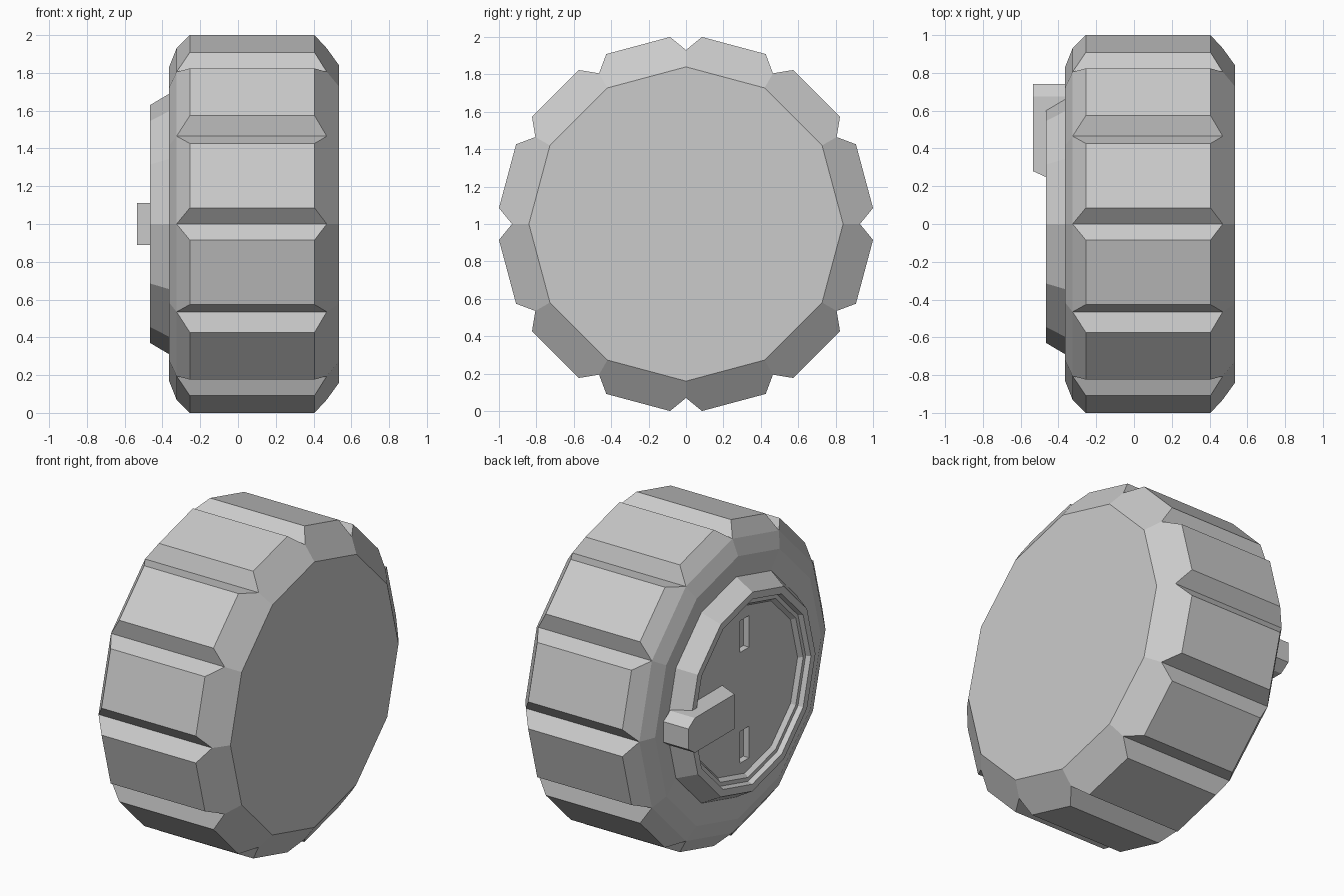
import bpy, bmesh
from math import sin, cos, pi, radians

if "Cube" in bpy.data.objects:
    bpy.data.objects.remove(bpy.data.objects["Cube"])

N = 12
CZ = 1.0


def pt(x, r, a):
    """Point on a ring around the wheel axis (parallel to x)."""
    return (x, r * cos(a), CZ + r * sin(a))


def finish(name, bm):
    bmesh.ops.recalc_face_normals(bm, faces=bm.faces)
    me = bpy.data.meshes.new(name)
    bm.to_mesh(me)
    bm.free()
    ob = bpy.data.objects.new(name, me)
    bpy.context.collection.objects.link(ob)
    return ob


def ring(bm, x, r, offset=0.0):
    return [bm.verts.new(pt(x, r, 2 * pi * i / N + offset)) for i in range(N)]


def bridge(bm, a, b):
    for i in range(N):
        j = (i + 1) % N
        bm.faces.new((a[i], a[j], b[j], b[i]))


def lathe(name, profile):
    """Closed twelve-sided solid from (x, radius) pairs."""
    bm = bmesh.new()
    rings = [ring(bm, x, r) for x, r in profile]
    for a, b in zip(rings, rings[1:]):
        bridge(bm, a, b)
    bm.faces.new(rings[0])
    bm.faces.new(rings[-1])
    return finish(name, bm)


def box(name, loc, size):
    bm = bmesh.new()
    bmesh.ops.create_cube(bm, size=1)
    for v in bm.verts:
        v.co = [c * s + l for c, s, l in zip(v.co, size, loc)]
    return finish(name, bm)


# Tyre: twelve tread blocks separated by V grooves, chamfered on both sides
bm = bmesh.new()
t = radians(4.87)
cap = ring(bm, 0.535, 0.84)
groove_r, groove_l = ring(bm, 0.47, 0.93), ring(bm, -0.325, 0.93)
lo_r, hi_r = ring(bm, 0.405, 1.0036, -t), ring(bm, 0.405, 1.0036, t)
lo_l, hi_l = ring(bm, -0.255, 1.0036, -t), ring(bm, -0.255, 1.0036, t)
wall = ring(bm, -0.365, 0.83)
inner = ring(bm, -0.35, 0.69)
for i in range(N):
    j = (i + 1) % N
    bm.faces.new((cap[i], groove_r[i], hi_r[i], lo_r[j], groove_r[j], cap[j]))
    bm.faces.new((hi_r[i], lo_r[j], lo_l[j], hi_l[i]))
    bm.faces.new((groove_r[i], hi_r[i], hi_l[i], groove_l[i]))
    bm.faces.new((groove_r[i], lo_r[i], lo_l[i], groove_l[i]))
    bm.faces.new((groove_l[i], hi_l[i], lo_l[j], groove_l[j]))
bridge(bm, groove_l, wall)
bridge(bm, wall, inner)
bm.faces.new(cap)
bm.faces.new(inner)
finish("tyre", bm)

# Hub: raised rim with a stepped recess and a flat disc
hub = lathe("hub", [(-0.30, 0.70), (-0.355, 0.695), (-0.465, 0.63), (-0.465, 0.585),
                    (-0.435, 0.575), (-0.435, 0.55), (-0.41, 0.53)])

# Two slots cut into the disc
for k, s in enumerate((-1, 1)):
    cutter = box(f"slot_cutter_{k}", (-0.41, 0, CZ + s * 0.35), (0.08, 0.09, 0.2))
    cutter.hide_render = True
    cutter.hide_set(True)
    mod = hub.modifiers.new("slot", 'BOOLEAN')
    mod.operation = 'DIFFERENCE'
    mod.solver = 'EXACT'
    mod.object = cutter

# Latch handle: bar across the rim with a tapered outer end and sloped inner end
bm = bmesh.new()


def outline(x, y_in):
    return [bm.verts.new((x, y, CZ + z)) for y, z in
            ((y_in, -0.11), (0.675, -0.11), (0.74, -0.065),
             (0.74, 0.065), (0.675, 0.11), (y_in, 0.11))]


front, back = outline(-0.535, 0.28), outline(-0.36, 0.20)
for i in range(6):
    j = (i + 1) % 6
    bm.faces.new((front[i], front[j], back[j], back[i]))
bm.faces.new(front)
bm.faces.new(back)
finish("latch_handle", bm)
